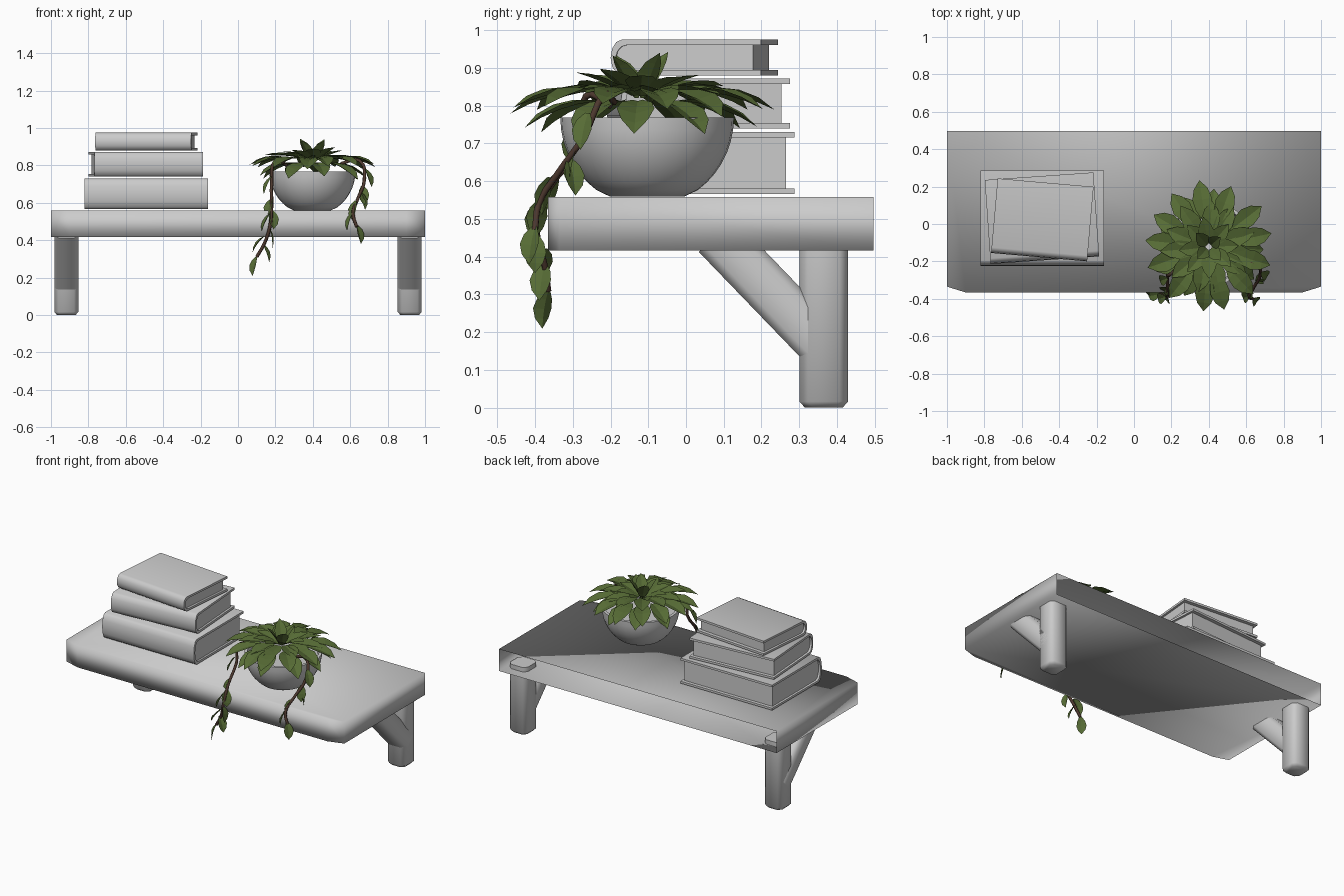
import bpy, bmesh, math, random
from mathutils import Vector, Matrix

if "Cube" in bpy.data.objects:
    bpy.data.objects.remove(bpy.data.objects["Cube"])

random.seed(4)


def material(name, rgb):
    m = bpy.data.materials.new(name)
    m.diffuse_color = (*rgb, 1)
    m.use_nodes = True
    m.node_tree.nodes["Principled BSDF"].inputs["Base Color"].default_value = m.diffuse_color
    return m


GREY = material("light_grey", (0.6, 0.6, 0.6))
GREEN = material("leaf_green", (0.095, 0.15, 0.036))
BROWN = material("stem_brown", (0.075, 0.04, 0.028))


def finish(bm, name, mat, smooth=None, recalc=True):
    """Turn a bmesh into an object; smooth is the sharp-edge angle in degrees."""
    if recalc:
        bmesh.ops.recalc_face_normals(bm, faces=bm.faces)
    me = bpy.data.meshes.new(name)
    bm.to_mesh(me)
    bm.free()
    me.materials.append(mat)
    if smooth:
        for p in me.polygons:
            p.use_smooth = True
        if smooth < 180:
            me.set_sharp_from_angle(angle=math.radians(smooth))
    ob = bpy.data.objects.new(name, me)
    bpy.context.collection.objects.link(ob)
    return ob


def loft(bm, rings, caps=True, closed=True):
    """Join rings of points with quads."""
    vs = [[bm.verts.new(p) for p in r] for r in rings]
    n = len(vs[0])
    for a, b in zip(vs, vs[1:]):
        for i in range(n if closed else n - 1):
            j = (i + 1) % n
            bm.faces.new((a[i], a[j], b[j], b[i]))
    if caps:
        bm.faces.new(vs[0])
        bm.faces.new(vs[-1])
    return vs


# Shelf board: clipped front corners, open at the wall side
outline = [(1, 0.497), (1, -0.335), (0.9, -0.366), (-0.9, -0.366), (-1, -0.335), (-1, 0.497)]
bm = bmesh.new()
loft(bm, [[(x, y, z) for x, y in outline] for z in (0.416, 0.558)], closed=False)
finish(bm, "shelf_board", GREY, smooth=180)


# Brackets: chamfered post and diagonal brace on each side
def octagon(h, c):
    k = h - c
    return [(h, -k), (h, k), (k, h), (-k, h), (-h, k), (-h, -k), (-k, -h), (k, -h)]


for side, label in ((-1, "left"), (1, "right")):
    cx = 0.918 * side
    bm = bmesh.new()
    loft(bm, [[(cx + x, 0.365 + y, z) for x, y in octagon(h, 0.022)]
              for z, h in ((0, 0.05), (0.016, 0.064), (0.445, 0.064))])
    finish(bm, label + "_post", GREY, smooth=50)

    bm = bmesh.new()
    a, b = Vector((cx, 0.08, 0.457)), Vector((cx, 0.37, 0.156))
    d = (b - a).normalized()
    side_axis = Vector((1, 0, 0))
    up = side_axis.cross(d)
    loft(bm, [[p + side_axis * x + up * y for x, y in octagon(0.064, 0.022)] for p in (a, b)])
    finish(bm, label + "_brace", GREY, smooth=50)


# Books: wrapped cover with a rounded spine at the front, and an inset page block
def book(name, cx, cy, z, w, d, h, turn):
    place = Matrix.Translation((cx, cy, z)) @ Matrix.Rotation(math.radians(turn), 4, 'Z')
    t, bulge = 0.014, 0.03

    def section(off):
        pts = [(d / 2, off)]
        for i in range(7):
            a = math.pi * i / 6
            pts.append((-d / 2 + bulge + off - bulge * math.sin(a),
                        h / 2 - (h / 2 - off) * math.cos(a)))
        return pts + [(d / 2, h - off)]

    outer, inner = section(0), section(t)
    prof = outer + inner[::-1]
    n = len(outer)
    bm = bmesh.new()
    vs = loft(bm, [[place @ Vector((x, y, zz)) for y, zz in prof] for x in (-w / 2, w / 2)], caps=False)
    for ring in vs:  # end strips of the cover
        for i in range(n - 1):
            bm.faces.new((ring[i], ring[i + 1], ring[-2 - i], ring[-1 - i]))
    finish(bm, name + "_cover", GREY, smooth=45)

    pages = inner[1:-1]
    back = d / 2 - 0.022
    pages = [(back, t)] + pages + [(back, h - t)]
    bm = bmesh.new()
    loft(bm, [[place @ Vector((x, y, zz)) for y, zz in pages]
              for x in (-w / 2 + 0.014, w / 2 - 0.014)])
    finish(bm, name + "_pages", GREY, smooth=40)


book("bottom_book", -0.491, 0.031, 0.566, 0.66, 0.512, 0.164, 0)
book("middle_book", -0.492, 0.031, 0.74, 0.582, 0.45, 0.132, 4)
book("top_book", -0.49, 0.022, 0.88, 0.515, 0.40, 0.095, -5)

# Bowl: half-round outside, shallow filled inside
BX, BY = 0.398, -0.103
profile = [(0.10, 0.56)]
for i in range(1, 9):
    a = math.radians(62 * (1 - i / 8))
    profile.append((0.23 * math.cos(a), 0.768 - 0.236 * math.sin(a)))
profile += [(0.212, 0.768), (0.205, 0.745)]
bm = bmesh.new()
N = 32
loft(bm, [[(BX + r * math.cos(math.tau * i / N), BY + r * math.sin(math.tau * i / N), z)
           for i in range(N)] for r, z in profile])
finish(bm, "plant_bowl", GREY, smooth=40)


# Leaf: pointed blade folded on its midrib and bent from pitch p0 to p1 (degrees)
def leaf(bm, base, az, p0, p1, length, width):
    out = Vector((math.cos(az), math.sin(az), 0))
    across = Vector((-out.y, out.x, 0))
    widths = (0.25, 0.8, 1.0, 0.72, 0.0)
    p, rows = Vector(base), []
    for i, w in enumerate(widths):
        a = math.radians(p0 + (p1 - p0) * i / 4)
        d = out * math.cos(a) + Vector((0, 0, math.sin(a)))
        if i:
            p = p + d * length / 4
        up = d.cross(across)
        half = width * w / 2
        mid = bm.verts.new(p)
        if w:
            rows.append((bm.verts.new(p - across * half + up * half * 0.3), mid,
                         bm.verts.new(p + across * half + up * half * 0.3)))
        else:
            tip = mid
    for r, s in zip(rows, rows[1:]):
        bm.faces.new((r[0], s[0], s[1], r[1]))
        bm.faces.new((r[1], s[1], s[2], r[2]))
    r = rows[-1]
    bm.faces.new((r[0], tip, r[1]))
    bm.faces.new((r[1], tip, r[2]))


# Rosette: rings of count, start radius, start height, pitches, length, width
RINGS = [(9, 0.12, 0.812, -5, -33, 0.20, 0.10),
         (13, 0.145, 0.838, 4, -24, 0.215, 0.105),
         (11, 0.06, 0.838, 10, -6, 0.20, 0.10),
         (8, 0.02, 0.825, 30, 18, 0.16, 0.085),
         (4, 0.015, 0.82, 66, 52, 0.145, 0.075)]
bm = bmesh.new()
for k, (n, r, z, p0, p1, length, width) in enumerate(RINGS):
    for i in range(n):
        az = math.tau * (i + 0.37 * k) / n + random.uniform(-0.1, 0.1)
        tilt = random.uniform(-5, 5)
        base = (0.40 + r * math.cos(az), -0.122 + r * math.sin(az), z)
        leaf(bm, base, az, p0 + tilt, p1 + tilt, length * random.uniform(0.93, 1.05), width)
finish(bm, "rosette_leaves", GREEN, recalc=False)


# Trailing vines: thin stem along a path, with hanging leaves (x, y, z, azimuth, pitch)
def vine(name, path, leaves):
    cu = bpy.data.curves.new(name + "_path", 'CURVE')
    cu.dimensions = '3D'
    cu.bevel_depth = 0.009
    cu.bevel_resolution = 1
    cu.resolution_u = 4
    cu.use_fill_caps = True
    sp = cu.splines.new('BEZIER')
    sp.bezier_points.add(len(path) - 1)
    for bp, co in zip(sp.bezier_points, path):
        bp.co = co
        bp.handle_left_type = bp.handle_right_type = 'AUTO'
    cu.materials.append(BROWN)
    ob = bpy.data.objects.new(name + "_stem", cu)
    bpy.context.collection.objects.link(ob)
    bm = bmesh.new()
    for x, y, z, az, pitch in leaves:
        leaf(bm, (x, y, z), math.radians(az), pitch + 12, pitch - 12, 0.105, 0.06)
    finish(bm, name + "_leaves", GREEN, recalc=False)


vine("left_vine",
     [(0.26, -0.20, 0.80), (0.20, -0.265, 0.825), (0.18, -0.272, 0.70), (0.18, -0.36, 0.585),
      (0.17, -0.395, 0.47), (0.14, -0.375, 0.38), (0.10, -0.365, 0.31)],
     [(0.18, -0.29, 0.74, 200, -62), (0.18, -0.34, 0.62, 225, -68), (0.18, -0.37, 0.56, -60, -75),
      (0.17, -0.39, 0.54, 195, -62), (0.17, -0.40, 0.46, 0, -80), (0.14, -0.375, 0.42, 190, -50),
      (0.13, -0.375, 0.38, -20, -65), (0.10, -0.365, 0.31, 215, -72)])
vine("right_vine",
     [(0.55, -0.19, 0.81), (0.65, -0.22, 0.825), (0.675, -0.27, 0.72), (0.64, -0.34, 0.62),
      (0.615, -0.39, 0.54), (0.635, -0.40, 0.47)],
     [(0.68, -0.26, 0.78, -30, -65), (0.665, -0.29, 0.69, -70, -75), (0.65, -0.31, 0.66, 30, -68),
      (0.63, -0.36, 0.61, 225, -70), (0.615, -0.385, 0.55, 200, -68), (0.635, -0.40, 0.48, -35, -72)])
